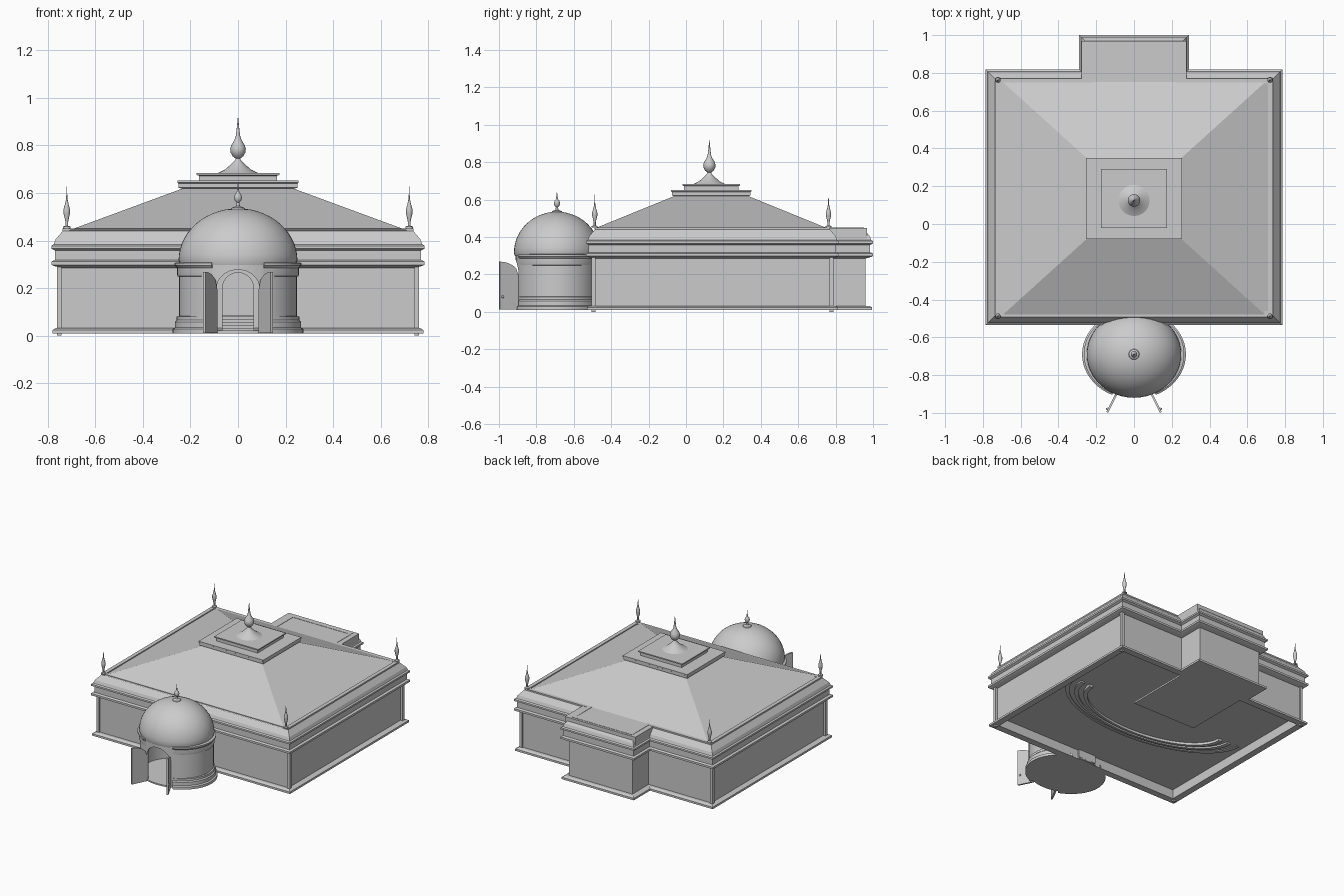
import bpy, bmesh, math

if "Cube" in bpy.data.objects:
    bpy.data.objects.remove(bpy.data.objects["Cube"])

W, YF, YB, E, YE = 0.745, -0.495, 0.778, 0.25, 0.96    # hall outline
CY = 0.125                                             # roof centre
PY = -0.69                                             # porch centre


def finish(name, bm, smooth=False):
    bmesh.ops.remove_doubles(bm, verts=bm.verts, dist=1e-5)
    bmesh.ops.recalc_face_normals(bm, faces=bm.faces)
    me = bpy.data.meshes.new(name)
    bm.to_mesh(me)
    bm.free()
    ob = bpy.data.objects.new(name, me)
    bpy.context.collection.objects.link(ob)
    bpy.ops.object.select_all(action='DESELECT')
    ob.select_set(True)
    bpy.context.view_layer.objects.active = ob
    if smooth:
        bpy.ops.object.shade_smooth_by_angle(angle=math.radians(35))
    return ob


def bridge(bm, rings, closed_ring, closed_profile):
    n = len(rings[0])
    pairs = list(zip(rings, rings[1:]))
    if closed_profile:
        pairs.append((rings[-1], rings[0]))
    for a, b in pairs:
        for i in range(n if closed_ring else n - 1):
            j = (i + 1) % n
            bm.faces.new((a[i], a[j], b[j], b[i]))


def lathe(name, prof, loc=(0, 0, 0), sy=1.0, seg=32, a0=0, a1=360, closed=False):
    bm = bmesh.new()
    full = a1 - a0 == 360
    n = seg if full else seg + 1
    rings = []
    for r, z in prof:
        ring = []
        for i in range(n):
            a = math.radians(a0 + (a1 - a0) * i / seg)
            ring.append(bm.verts.new((loc[0] + r * math.cos(a), loc[1] + sy * r * math.sin(a), loc[2] + z)))
        rings.append(ring)
    bridge(bm, rings, full, closed)
    if closed and not full:
        for k in (0, -1):
            bm.faces.new([r[k] for r in rings])
    return finish(name, bm, True)


def frusta(name, levels, cy):
    """Stacked rectangular rings (half x, half y, z), capped at both ends."""
    bm = bmesh.new()
    rings = [[bm.verts.new((sx * hx, cy + s * hy, z)) for sx, s in ((-1, -1), (1, -1), (1, 1), (-1, 1))]
             for hx, hy, z in levels]
    bridge(bm, rings, True, False)
    bm.faces.new(rings[0])
    bm.faces.new(rings[-1])
    return finish(name, bm)


def box(name, x0, x1, y0, y1, z0, z1):
    return frusta(name, [((x1 - x0) / 2, (y1 - y0) / 2, z) for z in (z0, z1)], (y0 + y1) / 2) if x0 == -x1 else \
        prism(name, [(x0, y0, z0), (x1, y0, z0), (x1, y1, z0), (x0, y1, z0)], (0, 0, z1 - z0))


def prism(name, pts, offset):
    bm = bmesh.new()
    rings = [[bm.verts.new([p[k] + f * offset[k] for k in range(3)]) for p in pts] for f in (0, 1)]
    bridge(bm, rings, True, False)
    bm.faces.new(rings[0])
    bm.faces.new(rings[1])
    return finish(name, bm)


def cut_doorway(ob, half_width, spring, rise):
    arch = [(-half_width, -1.1, .022), (half_width, -1.1, .022)]
    arch += [(half_width * math.cos(t), -1.1, spring + rise * math.sin(t)) for t in [math.pi * i / 16 for i in range(17)]]
    cutter = prism("door_cutter", arch, (0, .7, 0))
    m = ob.modifiers.new("doorway", 'BOOLEAN')
    m.operation, m.solver, m.object = 'DIFFERENCE', 'EXACT', cutter
    bpy.ops.object.select_all(action='DESELECT')
    bpy.context.view_layer.objects.active = ob
    ob.select_set(True)
    bpy.ops.object.modifier_apply(modifier=m.name)
    bpy.data.objects.remove(cutter)


# hall walls: plinth, wall and cornice profile swept round the T-shaped plan
def outline(d):
    return [(-W - d, YF - d), (W + d, YF - d), (W + d, YB + d), (E + d, YB + d),
            (E + d, YE + d), (-E - d, YE + d), (-E - d, YB + d), (-W - d, YB + d)]


profile = [(-.012, .43), (-.012, .01), (.035, .01), (.035, .024), (.02, .032), (0, .032), (0, .285),
           (.025, .292), (.04, .298), (.04, .312), (.025, .318), (.025, .358), (.04, .366),
           (.04, .378), (.03, .384), (.022, .405), (-.008, .44), (-.008, .45), (-.035, .45), (-.035, .43)]
bm = bmesh.new()
rings = [[bm.verts.new((x, y, z)) for x, y in outline(d)] for d, z in profile]
bridge(bm, rings, True, True)
walls = finish("hall_walls", bm)
cut_doorway(walls, .065, .2, .065)

# corner posts
for sx in (-1, 1):
    for y in (YF, YB):
        box("corner_post", sx * .752 - .01, sx * .752 + .01, y - .01, y + .01, 0, .29)

# roof, its stepped crown and the rear wing top
frusta("main_roof", [(.71, .63, .443), (.235, .2, .618)], .135)
frusta("crown_lower_tier", [(.235, .195, .605), (.235, .195, .618), (.25, .21, .622), (.25, .21, .64),
                            (.255, .215, .643), (.255, .215, .652)], .135)
frusta("crown_upper_tier", [(.163, .146, .652), (.163, .146, .672), (.174, .155, .676), (.174, .155, .684)], .135)
box("rear_wing_roof", -.278, .278, .74, .968, .384, .448)

# finials
lathe("crown_finial", [(.083, .684), (.055, .698), (.03, .72), (.012, .738), (.01, .745), (.022, .754), (.031, .77),
                       (.033, .785), (.028, .802), (.015, .822), (.009, .84), (.005, .875), (0, .925)], (0, CY, 0), seg=24)
tip = [(.016, 0), (.016, .008), (.006, .012), (.006, .03), (.008, .04), (.014, .065), (.014, .08),
       (.007, .105), (.003, .125), (0, .18)]
for sx in (-1, 1):
    for y in (-.488, .762):
        lathe("corner_finial", tip, (sx * .72, y, .45), seg=12)

# hall floor, stage running into the rear wing, curved seating steps
box("hall_floor", -W + .012, W - .012, YF + .012, YB - .012, .075, .08)
box("rear_stage", -E, E, .3, YE, .01, .022)
for i in range(3):
    r = .7 - .07 * i
    z = .07 - .006 * i
    lathe("seating_step", [(r, z), (r, .085), (r - .03, .085), (r - .03, z)], (0, .22, 0), sy=.52, seg=40,
          a0=180, a1=360, closed=True)

# porch drum with side plinths and cornices
drum = lathe("porch_drum", [(.232, .012), (.248, .012), (.248, .32), (.232, .32)], (0, PY, 0), sy=.89, seg=48, closed=True)
cut_doorway(drum, .09, .2, .077)
for a in (-65, 115):
    for name, prof in (
            ("porch_plinth", [(.24, .01), (.275, .01), (.275, .028), (.265, .034), (.265, .058),
                              (.258, .065), (.258, .08), (.24, .084)]),
            ("porch_cornice", [(.24, .245), (.254, .25), (.256, .258), (.256, .285), (.266, .296),
                               (.266, .306), (.24, .31)])):
        lathe(name, prof, (0, PY, 0), sy=.86, seg=20, a0=a, a1=a + 130, closed=True)
lathe("porch_floor", [(0, .01), (.245, .01), (.245, .02), (0, .02)], (0, PY, 0), sy=.88, seg=48)

# porch dome and finial
dome = [(.244, .298)]
dome += [(.25 * math.cos(t), .316 + .219 * math.sin(t)) for t in [math.pi / 2 * i / 14 for i in range(15)]]
lathe("porch_dome", dome, (0, PY, 0), sy=.92, seg=48)
lathe("dome_finial", [(.03, .531), (.026, .538), (.008, .545), (.006, .56), (.013, .567), (.017, .58), (.013, .593),
                      (.006, .602), (.003, .62), (0, .648)], (0, PY, 0), seg=16)

# entrance stairs
for i in range(5):
    box("entrance_step", -.068, .068, -.62 + .025 * i, -.47, .02 + .012 * i, .032 + .012 * i)

# open door leaves with knobs
for s in (-1, 1):
    hx, hy, dx, dy = .087 * s, -.9, .05 * s, -.1
    pts = [(hx, hy, .012), (hx + dx, hy + dy, .012)]
    for i in range(9):
        u = 1 - i / 8
        pts.append((hx + dx * u, hy + dy * u, .195 + .073 * math.sqrt(1 - (1 - u) ** 2)))
    prism("door_leaf", pts, (.01 * s, .005, 0))
    bm = bmesh.new()
    bmesh.ops.create_uvsphere(bm, u_segments=10, v_segments=6, radius=.007)
    bmesh.ops.translate(bm, verts=bm.verts, vec=(hx + dx * .85 + .012 * s, hy + dy * .85 + .006, .08))
    finish("door_knob", bm, True)
